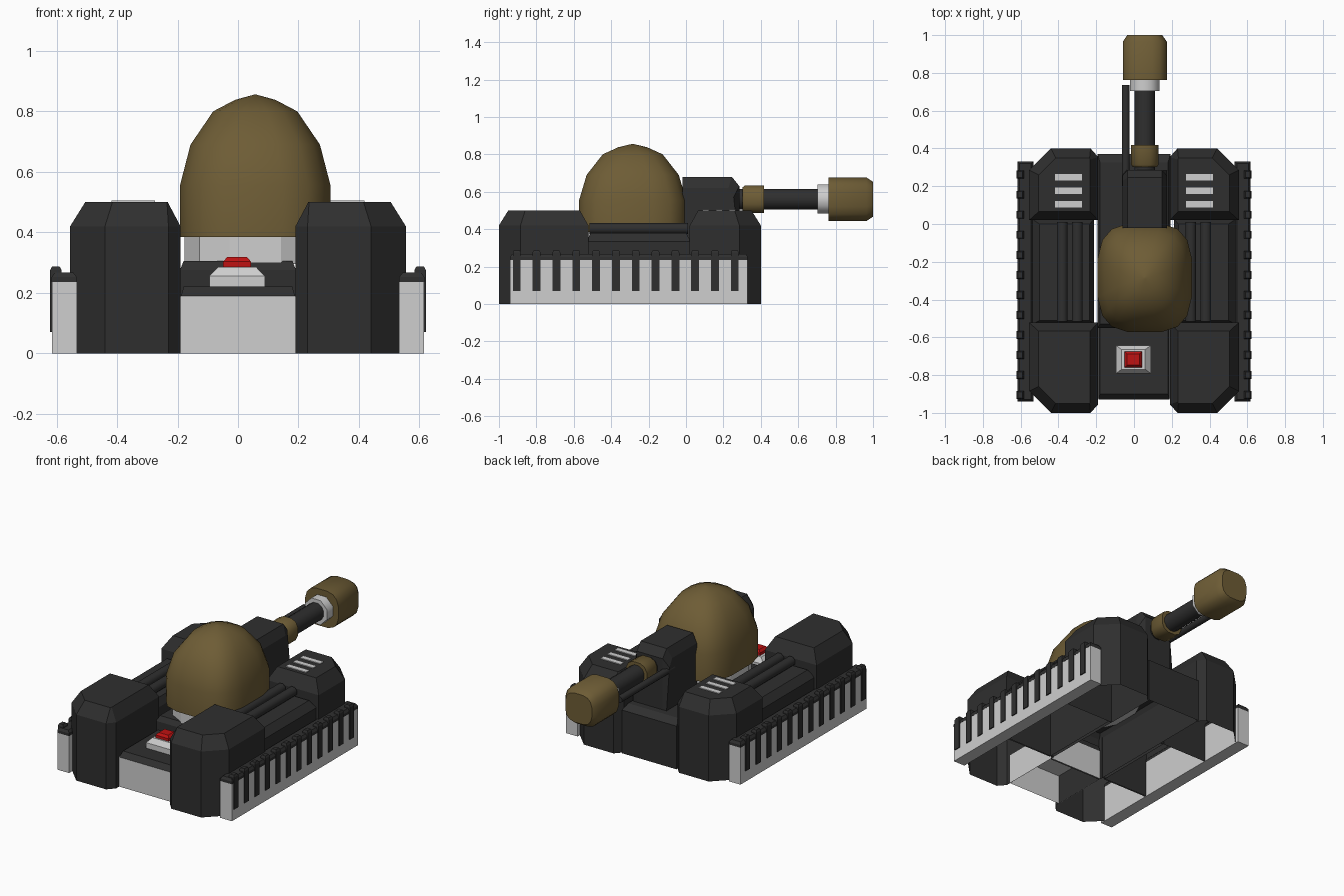
import bpy, bmesh, math

if "Cube" in bpy.data.objects:
    bpy.data.objects.remove(bpy.data.objects["Cube"])


def material(name, rgb):
    m = bpy.data.materials.new(name)
    m.diffuse_color = (*rgb, 1)
    m.use_nodes = True
    m.node_tree.nodes["Principled BSDF"].inputs["Base Color"].default_value = m.diffuse_color
    return m


DARK = material("dark_armour", (0.028, 0.028, 0.028))
LIGHT = material("light_grey", (0.62, 0.62, 0.62))
BROWN = material("olive_brown", (0.155, 0.108, 0.036))
RED = material("signal_red", (0.52, 0.006, 0.006))


def finish(name, bm, mat, mirror=False, smooth=False):
    bmesh.ops.recalc_face_normals(bm, faces=bm.faces)
    me = bpy.data.meshes.new(name)
    bm.to_mesh(me)
    bm.free()
    me.materials.append(mat)
    ob = bpy.data.objects.new(name, me)
    bpy.context.collection.objects.link(ob)
    if mirror:
        mod = ob.modifiers.new("Mirror", 'MIRROR')
        mod.use_mirror_merge = False
    if smooth:
        bpy.ops.object.select_all(action='DESELECT')
        ob.select_set(True)
        bpy.context.view_layer.objects.active = ob
        bpy.ops.object.shade_smooth_by_angle(angle=math.radians(50))
    return ob


def add_loft(bm, rings, caps=(True, True)):
    """Skin a list of closed rings; caps = (first, last)."""
    vs = [[bm.verts.new(p) for p in r] for r in rings]
    n = len(vs[0])
    for a, b in zip(vs, vs[1:]):
        for i in range(n):
            j = (i + 1) % n
            bm.faces.new((a[i], a[j], b[j], b[i]))
    for use, r in zip(caps, (vs[0], vs[-1])):
        if use:
            bm.faces.new(r)


def loft(name, rings, mat, caps=(True, True), **kw):
    bm = bmesh.new()
    add_loft(bm, rings, caps)
    return finish(name, bm, mat, **kw)


def rect(x0, x1, y0, y1, z):
    return [(x0, y0, z), (x1, y0, z), (x1, y1, z), (x0, y1, z)]


def rounded(cx, cy, rx, ry, n, power):
    """Superellipse outline (power 2 = circle)."""
    pts = []
    for i in range(n):
        a = 2 * math.pi * (i + 0.5) / n
        c, s = math.cos(a), math.sin(a)
        pts.append((cx + rx * math.copysign(abs(c) ** (2 / power), c),
                    cy + ry * math.copysign(abs(s) ** (2 / power), s)))
    return pts


def lathe_y(name, cx, cz, stations, mat, n=12, power=2, **kw):
    """Part running along y; stations = (y, radius)."""
    rings = [[(x, y, z) for x, z in rounded(cx, cz, r, r, n, power)] for y, r in stations]
    return loft(name, rings, mat, smooth=True, **kw)


# corner pods: open-bottomed shells with chamfered outer corners
def pod(name, end, inner):
    s = 1 if inner > end else -1

    def ring(z, inset):
        k = inset
        e = end + s * k
        b = inner - s * k * 0.9
        return [(0.23 + k * 0.1, e, z), (0.44 - k * 0.5, e, z),
                (0.555 - k, end + s * (0.115 + k * 0.5), z),
                (0.555 - k, b, z), (0.19 + k * 0.85, b, z),
                (0.19 + k * 0.85, end + s * (0.045 + k * 0.3), z)]
    loft(name, [ring(0, 0), ring(0.42, 0), ring(0.5, 0.05)], DARK,
         caps=(False, True), mirror=True)


pod("front_pods", -1.0, -0.522)
pod("rear_pods", 0.4, 0.02)

# vent strips on the rear pods
bm = bmesh.new()
for y in (0.105, 0.177, 0.248):
    add_loft(bm, [rect(0.275, 0.418, y - 0.017, y + 0.017, z) for z in (0.498, 0.505)])
finish("vent_strips", bm, LIGHT, mirror=True)

# side decks between the pods
loft("side_decks", [rect(0.212, 0.537, -0.53, 0.025, 0), rect(0.212, 0.537, -0.53, 0.025, 0.335),
                    rect(0.235, 0.5, -0.51, 0.0, 0.38)], DARK, caps=(False, True), mirror=True)

# pairs of pipes lying on the decks
for i, x in enumerate((0.30, 0.38)):
    lathe_y("deck_pipe_%d" % (i + 1), x, 0.403, [(-0.515, 0.031), (0.01, 0.031)], DARK,
            n=8, mirror=True)

# side rails with dark caps and cleats
loft("side_rails", [rect(0.533, 0.615, -0.94, 0.33, z) for z in (0, 0.235)], LIGHT, mirror=True)
loft("rail_caps", [rect(0.533, 0.616, -0.94, 0.33, 0.235), rect(0.533, 0.616, -0.94, 0.33, 0.252),
                   rect(0.545, 0.606, -0.93, 0.32, 0.267)], DARK, mirror=True)
bm = bmesh.new()
for i in range(12):
    y = -0.905 + i * 0.106
    add_loft(bm, [rect(0.605, 0.621, y - 0.021, y + 0.021, 0.07),
                  rect(0.585, 0.621, y - 0.021, y + 0.021, 0.25),
                  rect(0.583, 0.621, y - 0.021, y + 0.021, 0.275),
                  rect(0.59, 0.615, y - 0.016, y + 0.016, 0.287)])
finish("rail_cleats", bm, DARK, mirror=True)

# central hull: light nose block, dark nose deck, dark main body
loft("nose_block", [rect(-0.192, 0.192, -0.925, -0.54, z) for z in (0, 0.19)], LIGHT,
     caps=(False, True))
loft("nose_deck", [rect(-0.188, 0.188, -0.928, -0.54, 0.19), rect(-0.18, 0.18, -0.9, -0.54, 0.22)],
     DARK)
loft("main_hull", [rect(-0.192, 0.192, -0.55, 0.37, 0), rect(-0.192, 0.192, -0.55, 0.37, 0.275),
                   rect(-0.18, 0.18, -0.53, 0.325, 0.305)], DARK, caps=(False, True))


# button on the nose deck
def button(name, tiers, mat):
    loft(name, [rect(-0.003 - hx, -0.003 + hx, -0.717 - hy, -0.717 + hy, z)
                for hx, hy, z in tiers], mat)


button("button_base", [(0.092, 0.074, 0.218), (0.092, 0.074, 0.255), (0.062, 0.052, 0.286)], LIGHT)
button("button", [(0.046, 0.042, 0.285), (0.046, 0.042, 0.303), (0.033, 0.03, 0.318)], RED)

# turret: light collar and rounded dome
CX, CY, CZ = 0.057, -0.285, 0.56
loft("turret_collar", [[(x, y, z) for x, y in rounded(CX, CY, 0.24, 0.255, 12, 2.6)]
                       for z in (0.295, 0.396)], LIGHT)
rings = [[(x, y, z) for x, y in rounded(CX, CY, 0.252 * f, 0.29 * f, 16, p)]
         for z, f, p in ((0.385, 1.0, 3.2), (0.555, 1.0, 3.2), (0.69, 0.86, 3.0),
                         (0.80, 0.56, 2.6), (0.838, 0.27, 2.2), (0.855, 0.02, 2))]
loft("turret_dome", rings, BROWN, smooth=True)

# gun housing: side profile lofted across x with chamfered edges
def side(x, d):
    return [(x, -0.02, 0.3), (x, 0.285, 0.3), (x, 0.285 - d * 0.5, 0.63 - d),
            (x, 0.245 - d * 0.3, 0.68 - d), (x, -0.02, 0.68 - d)]


loft("gun_housing", [side(-0.062, 0.06), side(-0.035, 0), side(0.148, 0), side(0.176, 0.06)], DARK)

# gun barrel, collars, muzzle and side rod
lathe_y("barrel", CX, CZ, [(0.25, 0.057), (0.78, 0.057)], DARK)
lathe_y("rear_barrel_collar", CX, CZ, [(0.303, 0.066), (0.315, 0.075), (0.418, 0.075)], BROWN,
        power=2.6)
lathe_y("muzzle_collar", CX, CZ, [(0.703, 0.084), (0.77, 0.084)], LIGHT, n=8)
lathe_y("muzzle", CX, CZ, [(0.762, 0.118), (0.965, 0.118), (1.0, 0.094)], BROWN, n=16, power=3)
lathe_y("side_rod", -0.044, 0.545, [(0.2, 0.022), (0.737, 0.022)], DARK, n=8)
